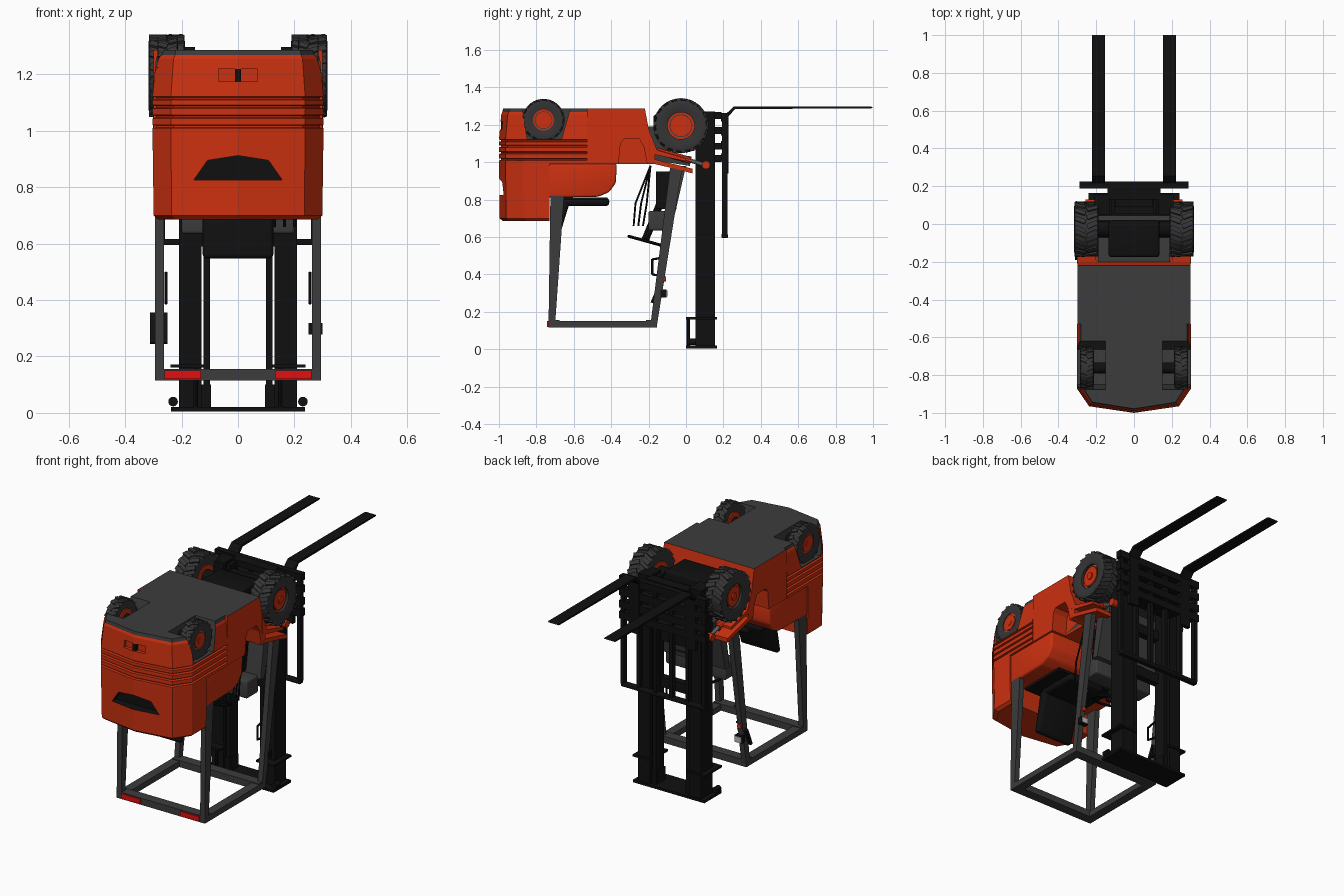
import bpy, bmesh, math
from mathutils import Vector, Matrix

if "Cube" in bpy.data.objects:
    bpy.data.objects.remove(bpy.data.objects["Cube"])


def material(name, r, g, b):
    m = bpy.data.materials.new(name)
    m.use_nodes = True
    m.diffuse_color = (r, g, b, 1)
    m.node_tree.nodes["Principled BSDF"].inputs["Base Color"].default_value = (r, g, b, 1)
    return m


ORANGE = material("orange paint", .6, .03, .005)
GRAY = material("dark gray paint", .045, .045, .045)
TYRE = material("tyre rubber", .035, .035, .035)
BLACK = material("black steel", .005, .005, .005)
RED = material("red lens", .75, .005, .005)
LAMP = material("lamp glass", .5, .5, .5)
STEEL = material("bright steel", .25, .25, .25)


def finish(name, bm, *mats, smooth=False):
    bmesh.ops.recalc_face_normals(bm, faces=bm.faces)
    me = bpy.data.meshes.new(name)
    bm.to_mesh(me)
    bm.free()
    for m in mats:
        me.materials.append(m)
    ob = bpy.data.objects.new(name, me)
    bpy.context.collection.objects.link(ob)
    bpy.ops.object.select_all(action='DESELECT')
    ob.select_set(True)
    bpy.context.view_layer.objects.active = ob
    if smooth:
        bpy.ops.object.shade_smooth_by_angle(angle=math.radians(35))
    return ob


def bevel(bm, width):
    bmesh.ops.bevel(bm, geom=bm.edges[:], offset=width, segments=3, profile=.5, affect='EDGES')


def box(name, x, y, z, mat, round_=0):
    bm = bmesh.new()
    lo, hi = Vector((x[0], y[0], z[0])), Vector((x[1], y[1], z[1]))
    bmesh.ops.create_cube(bm, size=1, matrix=Matrix.Translation((lo + hi) / 2) @ Matrix.Diagonal((*(hi - lo), 1)))
    if round_:
        bevel(bm, round_)
    return finish(name, bm, mat, smooth=round_ > 0)


def loft(name, rings, *mats, round_=0):
    bm = bmesh.new()
    vs = [[bm.verts.new(p) for p in r] for r in rings]
    n = len(vs[0])
    for a, b in zip(vs, vs[1:]):
        for i in range(n):
            bm.faces.new((a[i], a[(i + 1) % n], b[(i + 1) % n], b[i]))
    bm.faces.new(vs[0])
    bm.faces.new(vs[-1])
    if round_:
        bevel(bm, round_)
    return finish(name, bm, *mats, smooth=round_ > 0)


def extrude(name, pts, axis, span, *mats, round_=0):
    """Outline in the two other axes, pushed along the named axis."""
    place = {'x': lambda p, t: (t, *p), 'y': lambda p, t: (p[0], t, p[1]), 'z': lambda p, t: (*p, t)}[axis]
    return loft(name, [[place(p, t) for p in pts] for t in span], *mats, round_=round_)


def rod(name, path, r, mat, sides=10):
    bm = bmesh.new()
    for a, b in zip(path, path[1:]):
        a, b = Vector(a), Vector(b)
        turn = (b - a).to_track_quat('Z', 'Y').to_matrix().to_4x4()
        bmesh.ops.create_cone(bm, cap_ends=True, segments=sides, radius1=r, radius2=r, depth=(b - a).length + r * .5,
                              matrix=Matrix.Translation((a + b) / 2) @ turn)
    return finish(name, bm, mat, smooth=True)


def cut(ob, cutter):
    mod = ob.modifiers.new("cut", 'BOOLEAN')
    mod.operation, mod.solver, mod.material_mode, mod.object = 'DIFFERENCE', 'EXACT', 'TRANSFER', cutter
    bpy.context.view_layer.objects.active = ob
    bpy.ops.object.modifier_apply(modifier=mod.name)
    bpy.data.objects.remove(cutter)


def paint_top(ob, height):
    for p in ob.data.polygons:
        if p.center.z > height:
            p.material_index = 1


# Counterweight: stacked footprints, with grooves around the rear
def footprint(z, inset, end):
    half = [(.303, end), (.303, -.87), (.238, -.965)]
    pts = half + [(0, -1)] + [(-x, y) for x, y in reversed(half)]
    return [(x * (1 - inset / .3), y if y == end else y + inset, z) for x, y in pts]


lower = loft("counterweight_lower", [footprint(z, d, -.73) for z, d in ((.685, .02), (.7, .004), (.99, 0))], ORANGE)
cut(lower, extrude("vent_cutter", [(-.157, .825), (.157, .825), (.108, .895), (0, .912), (-.108, .895)], 'y', (-1.05, -.94), BLACK))
rings = [(.99, 0)]
for z in (1.015, 1.05, 1.085, 1.115):
    rings += [(z - .006, 0), (z - .003, .012), (z + .003, .012), (z + .006, 0)]
rings += [(1.255, .012), (1.268, .018), (1.287, .022)]
upper = loft("counterweight_upper", [footprint(z, d, -.53) for z, d in rings], ORANGE, GRAY)
paint_top(upper, 1.27)
cut(upper, box("latch_cutter", (-.07, .07), (-1.05, -.968), (1.175, 1.218), ORANGE))
box("tow_pin", (-.011, .011), (-.988, -.96), (1.172, 1.22), BLACK)

# Main body and engine cover
body = extrude("main_body", [(-.53, 1.287), (-.22, 1.287), (-.2, 1.18), (-.165, 1.06), (-.165, .99), (-.53, .99)],
               'x', (-.3, .3), ORANGE, GRAY)
paint_top(body, 1.28)
extrude("engine_cover", [(-.74, .81), (-.47, .815), (-.41, .84), (-.375, .89), (-.37, .992), (-.74, .992)],
        'x', (-.295, .295), ORANGE, round_=.012)
box("deck_panel", (-.2, .2), (-.72, -.42), (.798, .812), BLACK)
for s in (-1, 1):
    cut(upper, extrude("well_cutter", [(-.88, 1.31), (-.85, 1.125), (-.665, 1.125), (-.612, 1.31)], 'x', (s * .15, s * .35), GRAY))
    cut(body, extrude("step_cutter", [(-.365, .95), (-.35, 1.1), (-.33, 1.125), (-.25, 1.125), (-.225, 1.08), (-.2, .95)],
                      'x', (s * .2, s * .35), ORANGE))
    extrude("front_fender", [(-.2, 1.18), (-.155, 1.065), (.0, 1.02), (-.0, 1.005), (-.165, 1.04), (-.2, 1.06)],
            'x', (s * .2, s * .302), ORANGE)
    extrude("floor_edge", [(-.21, 1.0), (-.165, 1.015), (.035, .965), (.035, .94), (-.06, .965)],
            'x', (s * .2, s * .302), ORANGE)
    rod("tilt_cylinder", [(s * .23, -.15, 1.06), (s * .23, .02, 1.01)], .018, ORANGE)
    rod("tilt_rod", [(s * .23, .02, 1.01), (s * .23, .1, .985)], .011, STEEL)
    rod("tilt_joint", [(s * .2, .107, .985), (s * .25, .107, .985)], .022, ORANGE, 16)

# Floor, cowl and axles
box("front_chassis", (-.19, .19), (-.22, .045), (1.06, 1.19), GRAY)
extrude("floor_plate", [(-.37, 1.0), (-.17, 1.01), (.02, .98), (.03, 1.03), (-.17, 1.06)], 'x', (-.2, .2), GRAY)
extrude("front_cowl", [(-.1, .72), (-.06, .72), (.0, .98), (-.06, .98)], 'x', (-.22, .22), GRAY)
box("drive_housing", (-.135, .135), (-.175, .02), (1.1, 1.255), BLACK, .015)
rod("front_axle", [(-.25, -.027, 1.2), (.25, -.027, 1.2)], .045, BLACK, 16)
rod("steer_axle", [(-.24, -.762, 1.225), (.24, -.762, 1.225)], .03, BLACK, 12)


# Wheels: turned tyre with lugs, and a rim with bolt holes
def wheel(name, s, y, z, r, inner, outer, rim, lugs):
    place = Matrix.Translation((s * (inner + outer) / 2, y, z))
    h = (outer - inner) / 2
    bm = bmesh.new()
    prof = [(rim, -h * .8), (r * .8, -h), (r * .93, -h * .92), (r * .95, 0), (r * .93, h * .92), (r * .8, h), (rim, h * .8)]
    vs = [bm.verts.new((x, 0, rad)) for rad, x in prof]
    es = [bm.edges.new(e) for e in zip(vs, vs[1:] + vs[:1])]
    bmesh.ops.spin(bm, geom=vs + es, cent=(0, 0, 0), axis=(1, 0, 0), angle=math.tau, steps=40, use_merge=True)
    bmesh.ops.remove_doubles(bm, verts=bm.verts, dist=1e-5)
    for i in range(lugs * 2):
        side = 1 if i % 2 else -1
        bmesh.ops.create_cube(bm, size=1, matrix=Matrix.Rotation(math.pi * i / lugs, 4, 'X')
                              @ Matrix.Translation((side * h * .48, 0, r * .945)) @ Matrix.Rotation(side * .4, 4, 'Z')
                              @ Matrix.Diagonal((h * .9, r * .17, r * .11, 1)))
    bm.transform(place)
    finish(name + "_tyre", bm, TYRE, smooth=True)

    def disc(part, radius, a, b, mat, cy=0, cz=0, n=32):
        c = s * (inner + outer) / 2
        rod(name + part, [(c + s * h * a, y + cy, z + cz), (c + s * h * b, y + cy, z + cz)], radius, mat, n)
    disc("_rim", rim * 1.03, -.6, .3, ORANGE)
    disc("_dish", rim * .85, .3, .44, GRAY)
    disc("_plate", rim * .78, .3, .5, ORANGE)
    disc("_hub", rim * .3, .3, .75, ORANGE, n=16)
    for i in range(10):
        a = math.tau * i / 10
        disc("_hole", rim * .12, .4, .55, BLACK, rim * .58 * math.cos(a), rim * .58 * math.sin(a), 8)


for s in (-1, 1):
    wheel("front_wheel", s, -.027, 1.195, .146, .187, .318, .072, 18)
    wheel("rear_wheel", s, -.762, 1.225, .113, .213, .286, .056, 16)

# Overhead guard
for s in (-1, 1):
    x = (s * .262, s * .294)
    extrude("rear_post", [(-.735, .13), (-.7, .13), (-.652, .82), (-.725, .82)], 'x', x, GRAY)
    extrude("front_post", [(-.19, .13), (-.155, .13), (-.02, .97), (-.085, .97)], 'x', x, GRAY)
    box("roof_side", (s * .24, s * .294), (-.735, -.155), (.115, .15), GRAY)
    box("tail_light", (s * .132, s * .26), (-.742, -.73), (.12, .15), RED)
for y in ((-.735, -.675), (-.215, -.155)):
    box("roof_crossbar", (-.29, .29), y, (.115, .155), GRAY)

# Seat, steering and controls
box("seat_cushion", (-.125, .125), (-.67, -.41), (.765, .81), BLACK, .02)
extrude("seat_back", [(-.73, .55), (-.695, .545), (-.62, .79), (-.68, .8)], 'x', (-.125, .125), BLACK, round_=.015)
bpy.ops.mesh.primitive_torus_add(major_segments=32, minor_segments=8, major_radius=.088, minor_radius=.008,
                                 location=(0, -.22, .58), rotation=(-.27, 0, 0))
rim = bpy.context.object
rim.name = "steering_wheel"
rim.data.materials.append(BLACK)
bpy.ops.object.shade_smooth_by_angle()
rod("steering_spokes", [(-.08, -.22, .58), (0, -.215, .595), (.08, -.22, .58)], .007, BLACK)
rod("steering_column", [(0, -.22, .58), (0, -.13, .8)], .02, BLACK)
box("dashboard", (-.2, .2), (-.2, -.09), (.635, .74), GRAY, .01)
box("pedal_box", (-.12, .12), (-.16, -.05), (.75, .95), BLACK)
for i in range(3):
    x = .13 + i * .035
    rod("control_lever", [(x, -.19, .98), (x, -.21 - i * .03, .78), (x, -.23 - i * .025, .66)], .005, BLACK, 8)

# Lamps, mirror and grab handles on the front posts
for s in (-1, 1):
    box("work_lamp", (s * .25, s * .3), (-.135, -.105), (.277, .318), BLACK)
    box("work_lamp_glass", (s * .254, s * .296), (-.107, -.1), (.281, .314), LAMP)
    rod("indicator", [(s * .278, -.13, .375), (s * .278, -.11, .375)], .014, ORANGE, 12)
    rod("grab_handle", [(s * .255, -.12, .39), (s * .255, -.18, .4), (s * .255, -.18, .48), (s * .255, -.1, .495)], .006, BLACK, 8)
extrude("mirror", [(-.19, .25), (-.175, .245), (-.13, .345), (-.145, .355)], 'x', (-.312, -.25), BLACK)

# Mast
for s in (-1, 1):
    box("outer_rail", (s * .13, s * .21), (.05, .155), (.01, 1.27), BLACK)
    box("inner_rail", (s * .1, s * .123), (.065, .145), (.01, 1.26), BLACK)
    box("mast_bracket", (s * .12, s * .24), (0, .165), (.16, .172), BLACK)
    rod("lift_cylinder", [(s * .15, .012, .02), (s * .15, .012, .165)], .009, BLACK)
    rod("mast_knob", [(s * .23, .02, .04), (s * .23, .05, .04)], .017, BLACK, 16)
    box("rail_foot", (s * .095, s * .13), (.06, .14), (.02, .1), BLACK)
box("mast_base", (-.238, .238), (0, .165), (.005, .02), BLACK)
for z in (.62, .9, 1.2):
    box("mast_crossbar", (-.2, .2), (.055, .095), (z - .03, z + .03), BLACK)

# Carriage, load guard and forks
for z in (1.025, 1.09, 1.165, 1.24):
    box("carriage_bar", (-.288, .288), (.188, .226), (z - .022, z + .022), BLACK)
for z in (1.02, 1.085, 1.17, 1.25):
    box("carriage_roller_arm", (-.14, .14), (.13, .19), (z - .018, z + .018), BLACK)
for i in range(6):
    x = -.27 + i * .108
    box("guard_bar", (x - .011, x + .011), (.192, .222), (.61, 1.25), BLACK)
box("guard_bottom", (-.28, .28), (.19, .224), (.595, .617), BLACK, .005)
for s in (-1, 1):
    extrude("fork", [(.205, .94), (.228, .94), (.228, 1.245), (.262, 1.284), (.99, 1.288), (1, 1.293), (.99, 1.297),
                     (.255, 1.297), (.205, 1.25)], 'x', (s * .153, s * .222), BLACK)
